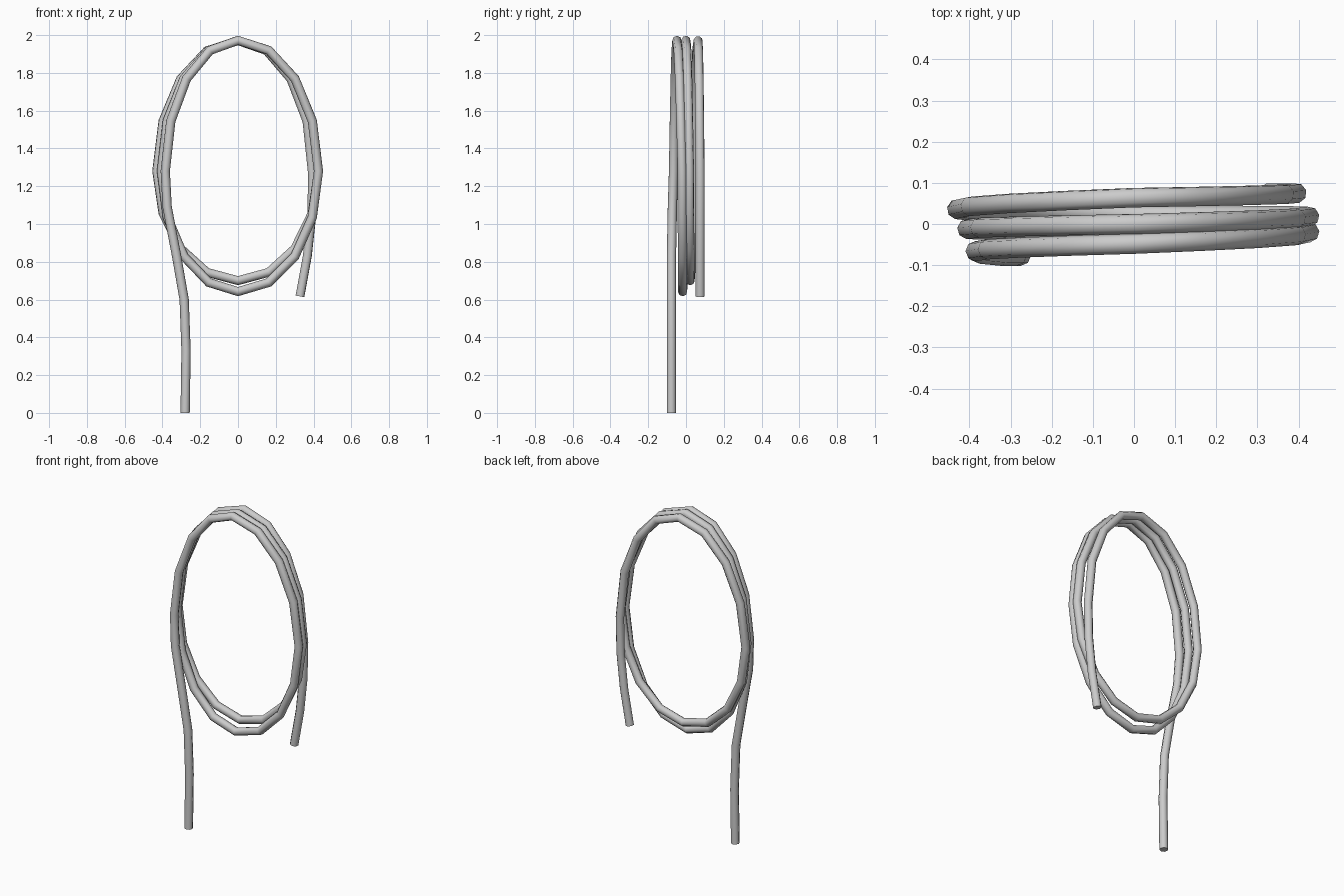
import bpy
from math import sin, cos, pi

cube = bpy.data.objects.get("Cube")
if cube:
    bpy.data.objects.remove(cube, do_unlink=True)

RADIUS = 0.0245
CENTRE_Z = 1.28
STEPS = 4  # segments per quarter turn

# One (reach from centre, y) pair per quarter turn: left, top, right, bottom, ...
quarters = [(0.385, -0.066), (0.692, -0.048), (0.426, -0.02), (0.638, -0.018),
            (0.405, -0.012), (0.692, 0.0), (0.426, 0.018), (0.58, 0.022),
            (0.43, 0.036), (0.69, 0.064), (0.395, 0.075)]

# Long hanging end
path = [(-0.28, -0.077, 0), (-0.275, -0.077, 0.33), (-0.285, -0.077, 0.6),
        (-0.325, -0.077, 0.83), (-0.375, -0.072, 1.09)]

# Coil, built from quarter ellipses that drift backwards
for q, ((r0, y0), (r1, y1)) in enumerate(zip(quarters, quarters[1:])):
    rx, rz = (r0, r1) if q % 2 == 0 else (r1, r0)
    for s in range(STEPS):
        t = s / STEPS
        a = pi - (q + t) * pi / 2
        path.append((rx * cos(a), y0 + (y1 - y0) * t, CENTRE_Z + rz * sin(a)))

# Short hanging end
path += [(0.395, 0.075, 1.26), (0.39, 0.075, 1.04), (0.367, 0.075, 0.83), (0.328, 0.075, 0.617)]

# Round tube swept along the path
curve = bpy.data.curves.new("rope_coil", 'CURVE')
curve.dimensions = '3D'
curve.bevel_depth = RADIUS
curve.bevel_resolution = 2
curve.use_fill_caps = True
spline = curve.splines.new('POLY')
spline.points.add(len(path) - 1)
for point, co in zip(spline.points, path):
    point.co = (*co, 1)

rope = bpy.data.objects.new("rope_coil", curve)
bpy.context.collection.objects.link(rope)

# Grey rope colour
grey = bpy.data.materials.new("rope_grey")
grey.use_nodes = True
colour = (0.6, 0.6, 0.6, 1)
grey.diffuse_color = colour
grey.node_tree.nodes["Principled BSDF"].inputs["Base Color"].default_value = colour
curve.materials.append(grey)

# Turn the sweep into a mesh, smooth round the tube with sharp end caps
bpy.ops.object.select_all(action='DESELECT')
rope.select_set(True)
bpy.context.view_layer.objects.active = rope
bpy.ops.object.convert(target='MESH')
bpy.ops.object.shade_smooth_by_angle(angle=pi / 3)
